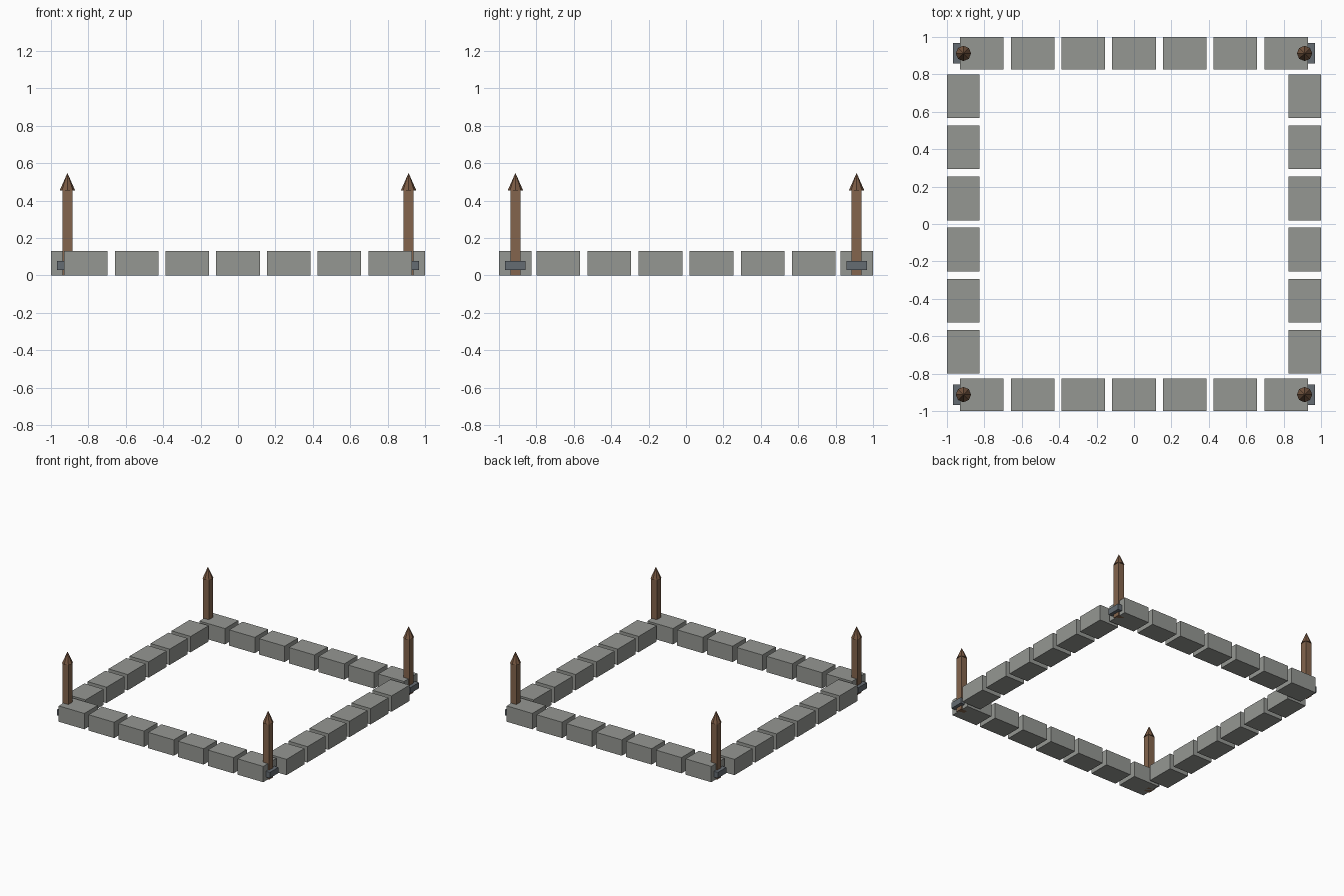
import bpy
import math

if "Cube" in bpy.data.objects:
    bpy.data.objects.remove(bpy.data.objects["Cube"])


def material(name, rgb):
    m = bpy.data.materials.new(name)
    m.diffuse_color = (*rgb, 1)
    m.use_nodes = True
    m.node_tree.nodes["Principled BSDF"].inputs["Base Color"].default_value = m.diffuse_color
    return m


STONE = material("stone", (0.30, 0.31, 0.29))
WOOD = material("wood", (0.23, 0.13, 0.075))
DARK_WOOD = material("dark_wood", (0.19, 0.10, 0.055))
IRON = material("iron", (0.13, 0.15, 0.17))


def box(name, loc, size, mat):
    bpy.ops.mesh.primitive_cube_add(size=1, location=loc)
    ob = bpy.context.object
    ob.name = name
    ob.scale = size
    bpy.ops.object.transform_apply(location=False, rotation=False, scale=True)
    ob.data.materials.append(mat)
    return ob


EDGE = 0.913           # centre line of the border
LONG, DEEP, HIGH = 0.233, 0.174, 0.13

# Front and back rows of seven stones
for side, label in ((-1, "front"), (1, "back")):
    for i in range(7):
        box(f"{label}_stone_{i + 1}", ((i - 3) * 0.271, side * EDGE, HIGH / 2),
            (LONG, DEEP, HIGH), STONE)

# Left and right rows of six stones
for side, label in ((-1, "left"), (1, "right")):
    for i in range(6):
        box(f"{label}_stone_{i + 1}", (side * EDGE, (i - 2.5) * 0.273, HIGH / 2),
            (DEEP, LONG, HIGH), STONE)

# Corner stakes: square post, pointed tip, iron collar
for sx, lx in ((-1, "left"), (1, "right")):
    for sy, ly in ((-1, "front"), (1, "back")):
        x, y = sx * 0.912, sy * 0.912
        box(f"{ly}_{lx}_post", (x, y, 0.2275), (0.055, 0.055, 0.455), WOOD)
        bpy.ops.mesh.primitive_cone_add(vertices=8, radius1=0.041, radius2=0,
                                        depth=0.093, location=(x, y, 0.5015))
        tip = bpy.context.object
        tip.name = f"{ly}_{lx}_post_tip"
        tip.data.materials.append(DARK_WOOD)
        box(f"{ly}_{lx}_collar", (x, y, 0.054), (0.11, 0.11, 0.048), IRON)
